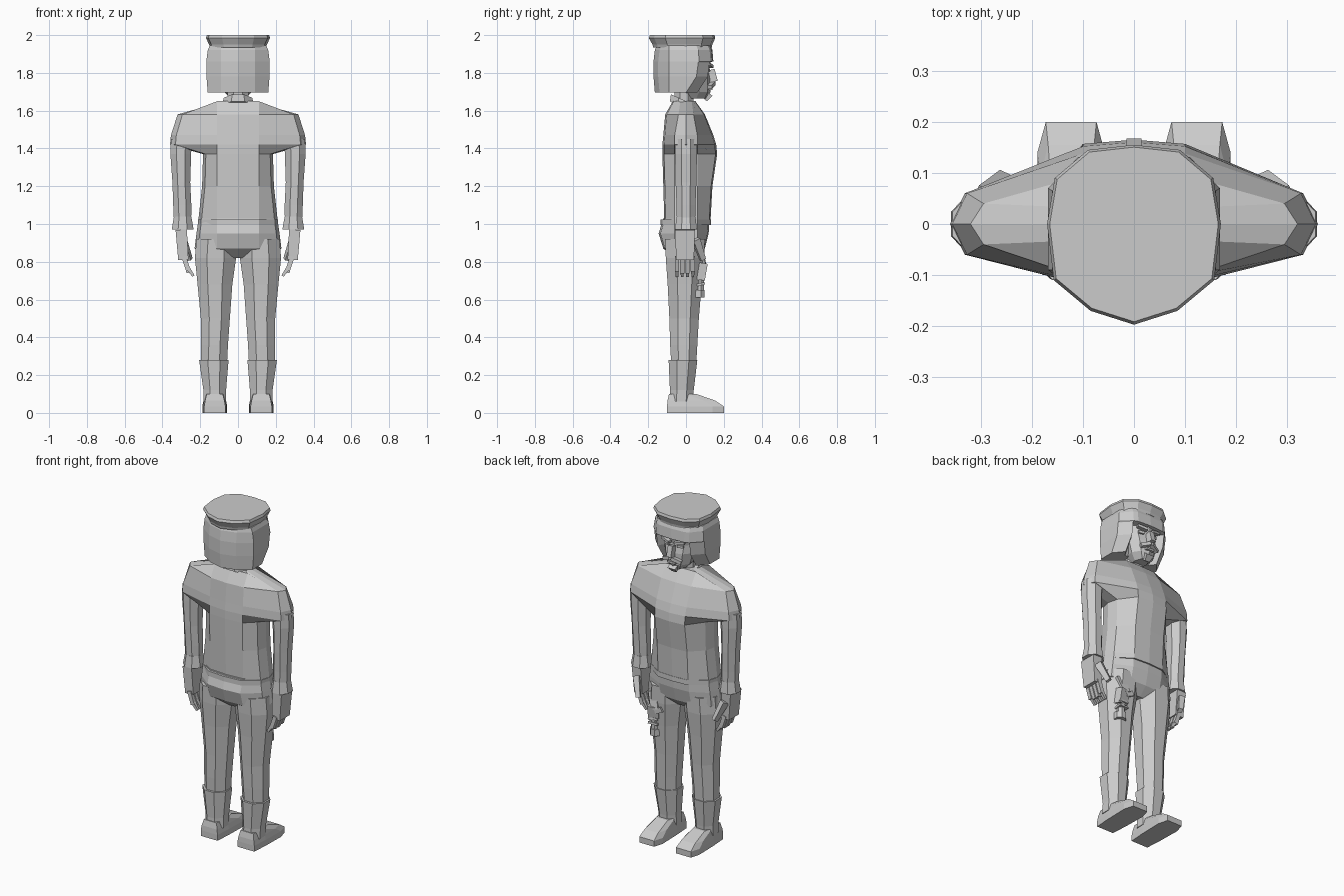
import bpy
import bmesh
import math
from mathutils import Matrix, Vector

default_cube = bpy.data.objects.get("Cube")
if default_cube:
    bpy.data.objects.remove(default_cube, do_unlink=True)

grey = bpy.data.materials.new("plain_grey")
grey.use_nodes = True
grey.diffuse_color = (0.6, 0.6, 0.6, 1)
grey.node_tree.nodes["Principled BSDF"].inputs["Base Color"].default_value = (0.6, 0.6, 0.6, 1)


def finish(name, bm):
    """Turn a bmesh into a flat shaded grey object."""
    bmesh.ops.recalc_face_normals(bm, faces=bm.faces)
    mesh = bpy.data.meshes.new(name)
    bm.to_mesh(mesh)
    bm.free()
    mesh.materials.append(grey)
    part = bpy.data.objects.new(name, mesh)
    bpy.context.scene.collection.objects.link(part)
    return part


def loft(name, rings):
    """Skin a stack of rings that share one point count, and cap both ends."""
    bm = bmesh.new()
    loops = [[bm.verts.new(point) for point in ring] for ring in rings]
    count = len(loops[0])
    for low, high in zip(loops, loops[1:]):
        for i in range(count):
            j = (i + 1) % count
            bm.faces.new((low[i], low[j], high[j], high[i]))
    bm.faces.new(loops[0])
    bm.faces.new(loops[-1])
    return finish(name, bm)


def mirrored_ring(z, half):
    """Close a half outline, running front to back, across x = 0."""
    other = [(-x, y) for x, y in reversed(half[1:-1])]
    return [(x, y, z) for x, y in half + other]


def body_ring(z, width, front, back, side=0.06):
    half = [(0, front), (0.1, front * 0.95), (width * 0.92, side), (width, 0),
            (width * 0.92, -side), (0.11, back * 0.93), (0, back)]
    return mirrored_ring(z, half)


def round_ring(z, cx, cy, rx, ry, sides=8, tilt=0):
    ring = []
    for i in range(sides):
        angle = math.tau * (i + 0.5) / sides
        grow = 1 / math.cos(math.pi / sides)
        x, y = rx * grow * math.cos(angle), ry * grow * math.sin(angle)
        ring.append((cx + x, cy + y, z + tilt * y))
    return ring


def box(name, centre, size, turn=(0, 0, 0), taper=1):
    """A box with its lower end narrowed by taper."""
    bm = bmesh.new()
    bmesh.ops.create_cube(bm, size=1)
    for vert in bm.verts:
        if vert.co.z < 0:
            vert.co.x *= taper
            vert.co.y *= taper
        vert.co = Vector(a * b for a, b in zip(vert.co, size))
    rotation = Matrix.Identity(3)
    for angle, axis in zip(turn, "XYZ"):
        rotation = Matrix.Rotation(math.radians(angle), 3, axis) @ rotation
    bmesh.ops.transform(bm, matrix=Matrix.Translation(centre) @ rotation.to_4x4(), verts=bm.verts)
    return finish(name, bm)


# Jacket with wide shoulders
loft("jacket", [
    body_ring(1.02, 0.21, 0.13, -0.115),
    body_ring(1.2, 0.19, 0.14, -0.12),
    body_ring(1.37, 0.185, 0.165, -0.125),
    body_ring(1.42, 0.36, 0.16, -0.125),
    body_ring(1.47, 0.355, 0.145, -0.12),
    body_ring(1.58, 0.32, 0.1, -0.11, 0.04),
    body_ring(1.65, 0.07, 0.05, -0.07, 0.03),
])

# Trouser seat and belt edge
loft("hips", [
    body_ring(0.82, 0.12, 0.05, -0.06, 0.03),
    body_ring(0.87, 0.23, 0.1, -0.12),
    body_ring(0.95, 0.22, 0.12, -0.145),
    body_ring(1.03, 0.208, 0.125, -0.12),
])
loft("belt", [body_ring(z, 0.212, 0.132, -0.135) for z in (0.995, 1.025)])

# Neck and tilted collar
loft("neck", [round_ring(z, 0, -0.01, 0.055, 0.05) for z in (1.6, 1.75)])
loft("collar", [
    round_ring(1.615, 0, -0.01, 0.085, 0.075, tilt=-0.45),
    round_ring(1.655, 0, -0.01, 0.075, 0.07, tilt=-0.45),
])


# Hair, open around the face below the fringe
def hair_ring(z, width, front, flap, back):
    half = [(0, front), (0.085, front - 0.005), (0.11, flap), (width, flap - 0.06),
            (width, -0.09), (0.09, back + 0.025), (0, back)]
    return mirrored_ring(z, half)


loft("hair", [
    hair_ring(1.695, 0.16, 0.03, 0.06, -0.165),
    hair_ring(1.78, 0.167, 0.08, 0.115, -0.172),
    hair_ring(1.855, 0.168, 0.09, 0.125, -0.172),
    hair_ring(1.86, 0.168, 0.145, 0.13, -0.172),
    hair_ring(1.92, 0.16, 0.14, 0.125, -0.165),
    hair_ring(1.945, 0.15, 0.13, 0.115, -0.155),
])


# Flat cap flaring up to a faceted crown
def cap_ring(z, scale):
    half = [(0, 0.155), (0.09, 0.145), (0.155, 0.09), (0.17, 0),
            (0.157, -0.11), (0.085, -0.17), (0, -0.197)]
    return mirrored_ring(z, [(x * scale, y * scale) for x, y in half])


loft("cap", [cap_ring(1.935, 0.88), cap_ring(1.95, 0.9), cap_ring(1.985, 1), cap_ring(2, 0.97)])


# Face with brow, eyes, nose, moustache and pointed chin
def face_ring(z, width, front):
    return mirrored_ring(z, [(0, front), (width * 0.6, front - 0.015),
                             (width, front - 0.06), (width * 0.8, 0), (0, -0.02)])


loft("face", [
    face_ring(1.665, 0.04, 0.115),
    face_ring(1.70, 0.075, 0.13),
    face_ring(1.77, 0.095, 0.13),
    face_ring(1.82, 0.1, 0.12),
    face_ring(1.88, 0.1, 0.135),
])
box("nose", (0, 0.14, 1.785), (0.03, 0.04, 0.065), (15, 0, 0))
box("chin_beard", (0, 0.115, 1.672), (0.05, 0.035, 0.04), (-35, 0, 0), 0.6)
box("mouth", (0, 0.13, 1.715), (0.05, 0.02, 0.012))
for side, label in ((1, "left"), (-1, "right")):
    box(label + "_brow", (side * 0.045, 0.125, 1.84), (0.06, 0.025, 0.015), (0, side * -12, side * -15))
    box(label + "_eye", (side * 0.045, 0.115, 1.815), (0.035, 0.015, 0.015), (0, 0, side * -15))
    box(label + "_moustache", (side * 0.03, 0.135, 1.735), (0.06, 0.025, 0.02), (0, side * 20, side * -20))

for side, label in ((1, "left"), (-1, "right")):
    # Sleeve and flared cuff
    loft(label + "_sleeve", [
        round_ring(0.99, side * 0.293, 0, 0.045, 0.048),
        round_ring(1.1, side * 0.295, 0, 0.048, 0.05),
        round_ring(1.22, side * 0.3, 0, 0.047, 0.055),
        round_ring(1.37, side * 0.303, 0, 0.055, 0.058),
        round_ring(1.45, side * 0.3, 0, 0.055, 0.058),
    ])
    loft(label + "_cuff", [
        round_ring(0.97, side * 0.293, 0, 0.058, 0.058),
        round_ring(1.04, side * 0.293, 0, 0.046, 0.05),
    ])
    # Hand: palm, four fingers curling inward, thumb ahead
    box(label + "_palm", (side * 0.295, -0.005, 0.89), (0.06, 0.105, 0.16), (0, side * 4, 0), 0.9)
    for i in range(4):
        y = -0.048 + i * 0.028
        length = 0.08 if i in (0, 3) else 0.1
        box(label + "_finger", (side * 0.275, y, 0.79), (0.024, 0.022, length), (0, side * 18, 0))
        box(label + "_fingertip", (side * 0.25, y, 0.745), (0.02, 0.02, 0.05), (0, side * 35, 0), 0.7)
    box(label + "_thumb", (side * 0.275, 0.07, 0.865), (0.035, 0.04, 0.12), (25, side * 10, side * 25), 0.7)

    # Trouser leg and boot shaft
    loft(label + "_leg", [
        round_ring(0.24, side * 0.127, -0.012, 0.068, 0.065),
        round_ring(0.36, side * 0.125, -0.012, 0.072, 0.072),
        round_ring(0.5, side * 0.12, -0.01, 0.077, 0.078),
        round_ring(0.68, side * 0.122, -0.007, 0.092, 0.09),
        round_ring(0.82, side * 0.119, -0.005, 0.109, 0.102),
        round_ring(0.92, side * 0.115, -0.005, 0.105, 0.105),
    ])
    loft(label + "_boot_shaft", [
        round_ring(0.06, side * 0.123, -0.025, 0.06, 0.062),
        round_ring(0.12, side * 0.123, -0.022, 0.06, 0.063),
        round_ring(0.28, side * 0.128, -0.016, 0.078, 0.076),
    ])

    # Wedge shaped shoe
    def shoe_ring(z, wide, toe, heel):
        half = [(wide * 0.75, toe), (wide, toe - 0.06), (wide * 0.95, 0), (wide * 0.85, heel)]
        outline = half + [(-x, y) for x, y in reversed(half)]
        return [(side * 0.123 + x, y, z) for x, y in outline]

    loft(label + "_shoe", [
        shoe_ring(0, 0.066, 0.2, -0.1),
        shoe_ring(0.035, 0.066, 0.2, -0.1),
        shoe_ring(0.065, 0.06, 0.155, -0.098),
        shoe_ring(0.1, 0.05, 0.055, -0.09),
    ])

# Pistol hung on the front of one thigh
box("pistol_grip", (0.15, 0.075, 0.82), (0.06, 0.05, 0.1), (15, 15, 0), 0.8)
box("pistol_body", (0.155, 0.07, 0.75), (0.065, 0.065, 0.09), (-10, 0, 10))
loft("pistol_barrel", [round_ring(z, 0.155, 0.07, 0.022, 0.024) for z in (0.64, 0.74)])
loft("pistol_muzzle", [round_ring(z, 0.155, 0.065, 0.032, 0.034) for z in (0.61, 0.65)])
for z in (0.68, 0.71):
    box("pistol_rib", (0.155, 0.07, z), (0.06, 0.062, 0.012), (10, 0, 0))
box("pistol_hammer", (0.115, 0.09, 0.775), (0.05, 0.03, 0.03), (0, 25, 0))
